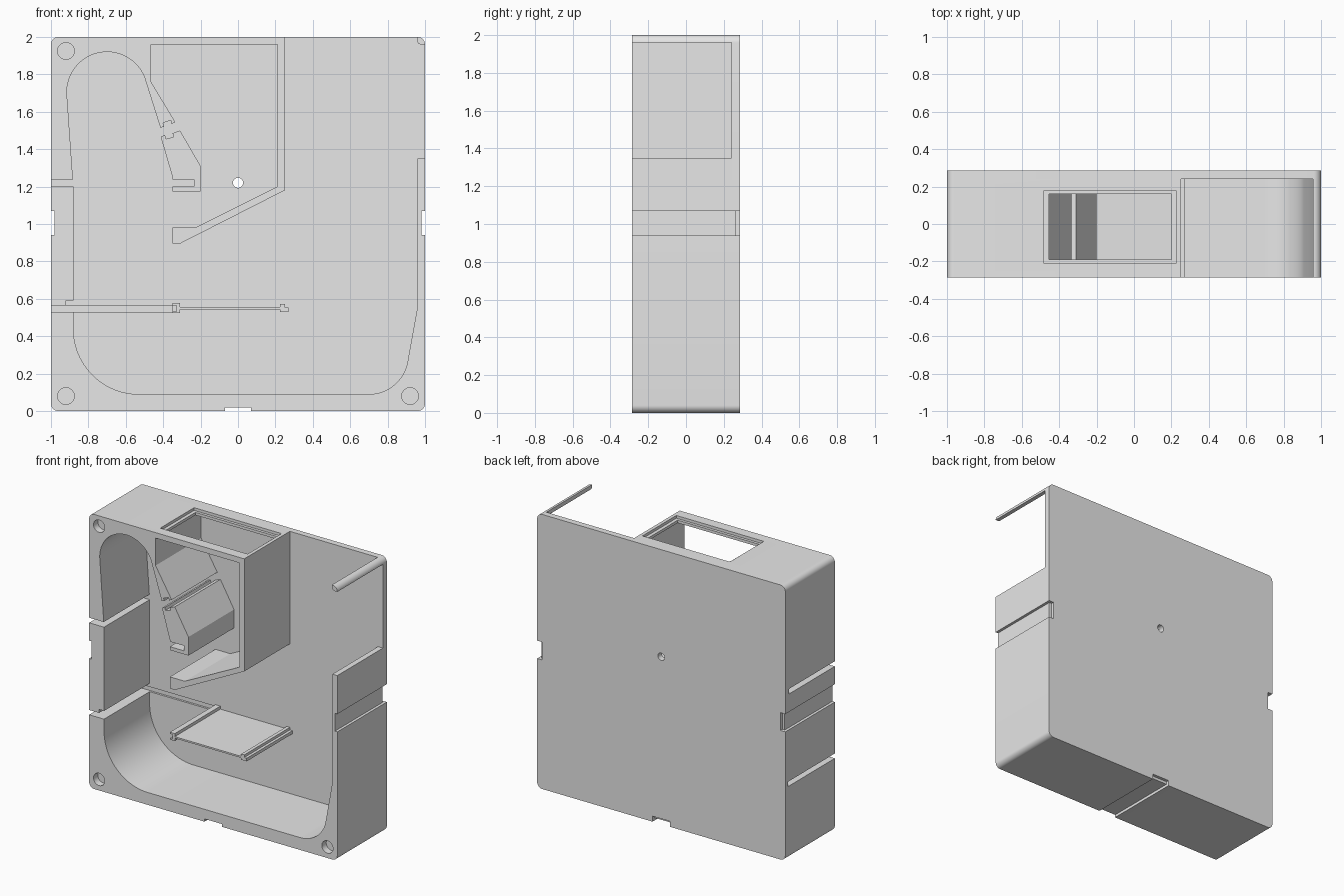
import bpy, bmesh
from math import cos, sin, radians

old = bpy.data.objects.get("Cube")
if old:
    bpy.data.objects.remove(old, do_unlink=True)

grey = bpy.data.materials.new("plain grey")
grey.use_nodes = True
grey.diffuse_color = (0.8, 0.8, 0.8, 1)
grey.node_tree.nodes["Principled BSDF"].inputs["Base Color"].default_value = (0.8, 0.8, 0.8, 1)

FRONT, INNER, BACK = -0.285, 0.24, 0.285


def arc(cx, cz, r, a0, a1, n=16):
    angles = [radians(a0 + (a1 - a0) * i / n) for i in range(n + 1)]
    return [(cx + r * cos(a), cz + r * sin(a)) for a in angles]


def rect(x0, x1, z0, z1):
    return [(x0, z0), (x1, z0), (x1, z1), (x0, z1)]


def prism(name, outline, y0=FRONT, y1=INNER):
    """Extrude an x-z outline along y."""
    bm = bmesh.new()
    face = bm.faces.new([bm.verts.new((x, y0, z)) for x, z in outline])
    new = bmesh.ops.extrude_face_region(bm, geom=[face])["geom"]
    moved = [v for v in new if isinstance(v, bmesh.types.BMVert)]
    bmesh.ops.translate(bm, verts=moved, vec=(0, y1 - y0, 0))
    bmesh.ops.recalc_face_normals(bm, faces=bm.faces)
    mesh = bpy.data.meshes.new(name)
    bm.to_mesh(mesh)
    bm.free()
    mesh.materials.append(grey)
    ob = bpy.data.objects.new(name, mesh)
    bpy.context.collection.objects.link(ob)
    return ob


def cut(target, outline, y0, y1):
    """Subtract a prism from the target and discard the cutter."""
    cutter = prism("cutter", outline, y0, y1)
    cutter.hide_render = True
    mod = target.modifiers.new("cut", "BOOLEAN")
    mod.operation, mod.solver, mod.object = "DIFFERENCE", "EXACT", cutter
    bpy.context.view_layer.objects.active = target
    bpy.ops.object.modifier_apply(modifier=mod.name)
    bpy.data.objects.remove(cutter, do_unlink=True)


R = 0.04
top_left = arc(-1 + R, 2 - R, R, 90, 180, 8)
bottom_left = arc(-1 + R, R, R, 180, 270, 8)
bottom_right = arc(1 - R, R, R, 270, 360, 8)
top_right = arc(1 - R, 2 - R, R, 0, 90, 8)

# Back plate
plate = prism("back_plate", top_left + bottom_left + bottom_right + top_right, INNER, BACK)

# Outer walls, rounded cavity, hopper and chute as one continuous wall
outline = top_left + bottom_left + bottom_right
outline += [(1, 1.35), (0.96, 1.35), (0.96, 0.56)]
outline += arc(0.7, 0.3, 0.21, -8, -90)
outline += arc(-0.53, 0.44, 0.35, 270, 180, 24)
outline += [(-0.88, 1.2)] + arc(-0.7, 1.705, 0.215, 183, 14, 32)
outline += [(-0.415, 1.515), (-0.395, 1.52), (-0.4, 1.54), (-0.36, 1.555),
            (-0.355, 1.535), (-0.335, 1.545)]
outline += [(-0.465, 1.76), (-0.465, 1.96), (0.21, 1.96), (0.21, 1.2),
            (-0.23, 0.98), (-0.35, 0.98), (-0.35, 0.895), (-0.31, 0.895),
            (0.25, 1.18), (0.25, 2)]
walls = prism("outer_walls_and_chute", outline)

# Hopper mouth with a stepped lip
cut(walls, rect(-0.48, 0.225, 1.98, 2.1), -0.21, 0.18)
cut(walls, rect(-0.455, 0.2, 1.9, 2.1), -0.19, 0.16)

# Round sockets in the front corners
for x, z in [(-0.92, 1.925), (-0.92, 0.08), (0.92, 0.08)]:
    cut(walls, arc(x, z, 0.045, 0, 345, 23), FRONT - 0.1, FRONT + 0.05)

# Slide slots through the left-hand wall, with a groove in the plate
cut(walls, rect(-1.1, -0.8, 1.2, 1.237), FRONT - 0.1, INNER + 0.1)
cut(walls, rect(-1.1, -0.8, 0.53, 0.565), FRONT - 0.1, INNER + 0.1)
cut(walls, rect(-0.92, -0.8, 0.55, 0.59), FRONT - 0.1, INNER + 0.1)
cut(plate, rect(-1.1, -0.35, 0.53, 0.565), INNER - 0.1, INNER + 0.015)

# Channels along both sides and the base, deeper at the back
for depth, y0 in [(0.02, FRONT - 0.1), (0.04, 0.263)]:
    for zone in (rect(-1.1, -1 + depth, 0.94, 1.07), rect(1 - depth, 1.1, 0.94, 1.07),
                 rect(-0.07, 0.07, -0.1, depth)):
        if depth < 0.03:
            cut(walls, zone, y0, INNER + 0.1)
        cut(plate, zone, y0, BACK + 0.1)

# Pivot hole
cut(plate, arc(0, 1.22, 0.027, 0, 345, 23), INNER - 0.1, BACK + 0.1)

# Lower baffle of the hopper, with its slot
baffle = prism("lower_baffle", [
    (-0.41, 1.455), (-0.35, 1.25), (-0.35, 1.175), (-0.2, 1.175), (-0.2, 1.31),
    (-0.31, 1.5), (-0.35, 1.485), (-0.345, 1.465), (-0.385, 1.455),
    (-0.39, 1.475), (-0.408, 1.47)])
cut(baffle, rect(-0.4, -0.235, 1.2, 1.237), FRONT - 0.1, INNER + 0.1)

# Shelf with its end rails
prism("shelf", rect(-0.315, 0.23, 0.543, 0.555))
prism("shelf_left_rail", [
    (-0.35, 0.523), (-0.31, 0.523), (-0.31, 0.577), (-0.35, 0.577),
    (-0.35, 0.565), (-0.33, 0.565), (-0.33, 0.533), (-0.35, 0.533)])
prism("shelf_right_rail", [
    (0.225, 0.53), (0.27, 0.53), (0.27, 0.553), (0.25, 0.553),
    (0.25, 0.572), (0.225, 0.572)])

# Corner post
prism("corner_post", [(0.957, 2), (0.957, 1.978), (0.963, 1.966), (0.975, 1.96)] + top_right)

# Smooth the arcs, keep hard edges
bpy.ops.object.select_all(action="DESELECT")
for ob in bpy.context.scene.objects:
    if ob.type == "MESH" and ob.data.materials and ob.data.materials[0] == grey:
        ob.select_set(True)
        bpy.context.view_layer.objects.active = ob
bpy.ops.object.shade_smooth_by_angle(angle=radians(25))
